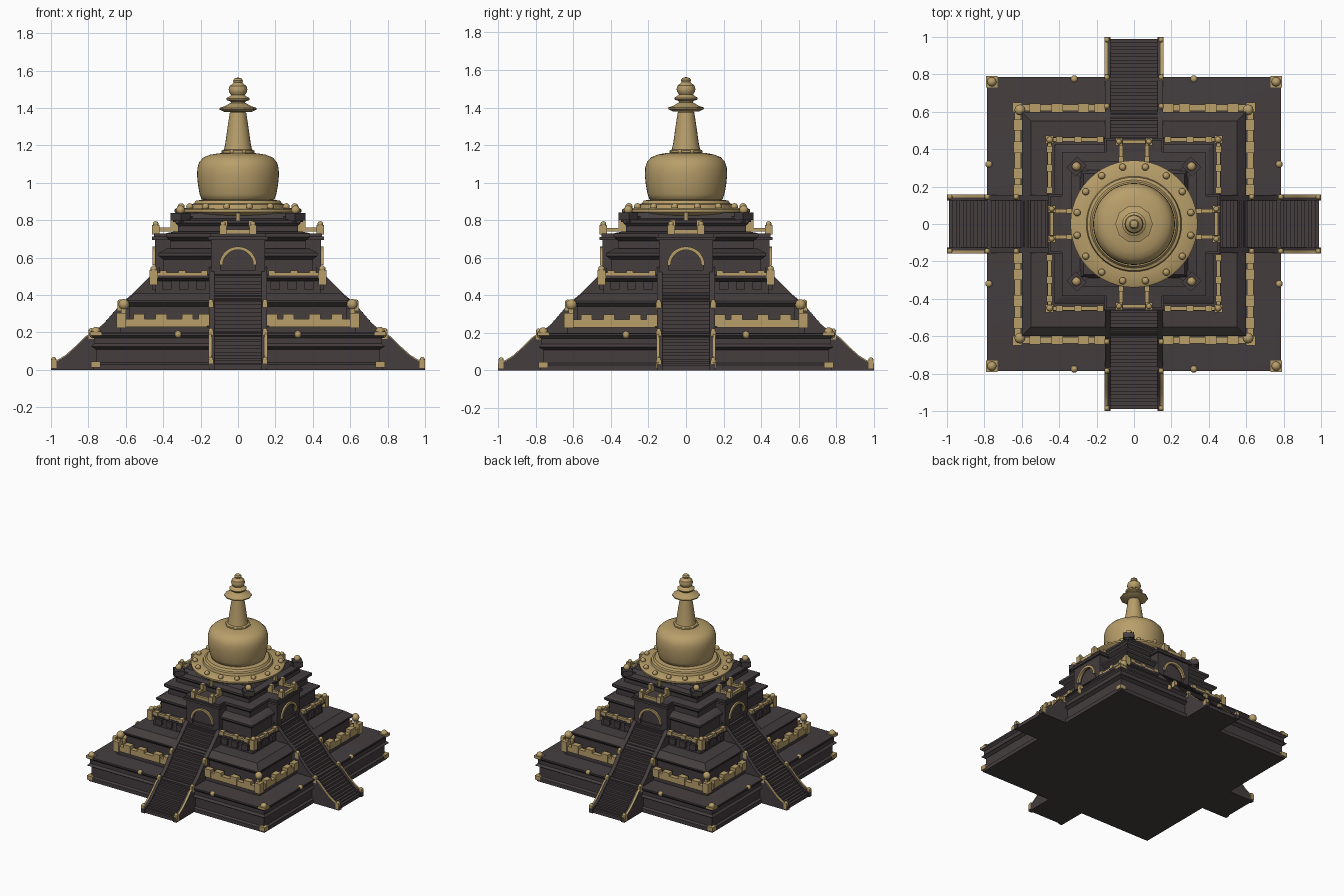
import bpy, bmesh, math
from mathutils import Matrix, Vector

if "Cube" in bpy.data.objects:
    bpy.data.objects.remove(bpy.data.objects["Cube"])


def material(name, col):
    m = bpy.data.materials.new(name)
    m.diffuse_color = (*col, 1)
    m.use_nodes = True
    m.node_tree.nodes["Principled BSDF"].inputs["Base Color"].default_value = m.diffuse_color
    return m


DARK = material("dark_stone", (0.058, 0.047, 0.049))
GOLD = material("aged_gold", (0.48, 0.345, 0.145))


def finish(name, bm, mat, angle=35):
    bmesh.ops.recalc_face_normals(bm, faces=bm.faces[:])
    me = bpy.data.meshes.new(name)
    bm.to_mesh(me)
    bm.free()
    me.materials.append(mat)
    ob = bpy.data.objects.new(name, me)
    bpy.context.collection.objects.link(ob)
    bpy.ops.object.select_all(action='DESELECT')
    ob.select_set(True)
    bpy.context.view_layer.objects.active = ob
    bpy.ops.object.shade_smooth_by_angle(angle=math.radians(angle))
    return ob


def lathe(bm, prof, n, start=0.0, scale=1.0):
    rings = []
    for r, z in prof:
        rings.append([bm.verts.new((r * scale * math.cos(start + 2 * math.pi * i / n),
                                    r * scale * math.sin(start + 2 * math.pi * i / n), z)) for i in range(n)])
    for a, b in zip(rings, rings[1:]):
        for i in range(n):
            bm.faces.new((a[i], a[(i + 1) % n], b[(i + 1) % n], b[i]))
    bm.faces.new(rings[0][::-1])
    bm.faces.new(rings[-1])


def turn(k):
    return Matrix.Rotation(k * math.pi / 2, 4, 'Z')


def box(bm, x0, x1, y0, y1, z0, z1, mat=Matrix()):
    m = mat @ Matrix.Translation(((x0 + x1) / 2, (y0 + y1) / 2, (z0 + z1) / 2))
    bmesh.ops.create_cube(bm, size=1, matrix=m @ Matrix.Diagonal((x1 - x0, y1 - y0, z1 - z0, 1)))


def ball(bm, p, r, mat=Matrix(), zs=1.0):
    bmesh.ops.create_uvsphere(bm, u_segments=12, v_segments=8, radius=r,
                              matrix=mat @ Matrix.Translation(p) @ Matrix.Diagonal((1, 1, zs, 1)))


def prism(bm, pts, x0, x1, mat):
    """Extrude a (y, z) outline along x."""
    a = [bm.verts.new(mat @ Vector((x0, y, z))) for y, z in pts]
    b = [bm.verts.new(mat @ Vector((x1, y, z))) for y, z in pts]
    n = len(pts)
    for i in range(n):
        bm.faces.new((a[i], a[(i + 1) % n], b[(i + 1) % n], b[i]))
    bm.faces.new(a[::-1])
    bm.faces.new(b)


# stepped square terraces, (half width, z)
TIERS = {
    "base_plinth": [(.775, 0), (.775, .03), (.76, .04), (.76, .11), (.785, .125), (.77, .14),
                    (.77, .17), (.785, .185), (.785, .197), (.76, .2)],
    "second_terrace": [(.63, .19), (.63, .23), (.58, .235), (.58, .34), (.6, .36), (.6, .37), (.55, .41)],
    "third_terrace": [(.44, .4), (.44, .475), (.465, .49), (.465, .505), (.44, .51)],
    "fourth_terrace": [(.4, .5), (.4, .59), (.425, .61), (.425, .625), (.38, .65)],
    "fifth_terrace": [(.36, .64), (.36, .69), (.385, .71), (.385, .73), (.34, .74)],
    "sixth_terrace": [(.32, .73), (.32, .77), (.335, .785), (.335, .8), (.29, .81), (.27, .84)],
}
for name, prof in TIERS.items():
    bm = bmesh.new()
    lathe(bm, prof, 4, math.pi / 4, math.sqrt(2))
    finish(name, bm, DARK)

# stairways: curved side walls, treads and gold edging
CURVE = [(-1, .035), (-.96, .05), (-.92, .075), (-.87, .12), (-.82, .17), (-.77, .205), (-.72, .245),
         (-.62, .36), (-.56, .41), (-.46, .51), (-.42, .55)]


def height(y):
    for (a, za), (b, zb) in zip(CURVE, CURVE[1:]):
        if y <= b:
            return za + (zb - za) * (y - a) / (b - a)
    return CURVE[-1][1]


walls, treads, edging, posts = (bmesh.new() for _ in range(4))
STEPS = 30
for k in range(4):
    m = turn(k)
    for s in (-1, 1):
        prism(walls, [(-1, 0)] + CURVE + [(-.42, 0)], s * .125, s * .155, m)
        low = CURVE[:6]
        prism(edging, low + [(y, z + .006) for y, z in reversed(low)], s * .143, s * .157, m)
        for y in (-.985, -.785, -.63):
            z = height(y)
            box(posts, s * .145 - .014, s * .145 + .014, y - .014, y + .014, z - .03, z + .015, m)
            ball(posts, (s * .145, y, z + .015), .014, m)
    outline = [(-.99, 0)]
    for i in range(STEPS):
        y0 = -.99 + .57 * i / STEPS
        y1 = -.99 + .57 * (i + 1) / STEPS
        z = max(.01, height(y1) - .018)
        outline += [(y0, z), (y1, z)]
    prism(treads, outline + [(-.42, 0)], -.126, .126, m)
finish("stair_walls", walls, DARK, 30)
finish("stair_treads", treads, DARK, 20)
finish("stair_edging", edging, GOLD)
finish("stair_posts", posts, GOLD)

# gateways with gold arches at the head of each stair
gates, arches, balcony = bmesh.new(), bmesh.new(), bmesh.new()
for k in range(4):
    m = turn(k)
    for s in (-1, 1):
        box(gates, *sorted((s * .09, s * .145)), -.445, -.3, .4, .7, m)
    # lintel with an arched underside
    arc = [(.09 * math.cos(t * math.pi / 12), .56 + .09 * math.sin(t * math.pi / 12)) for t in range(13)]
    loop = [(.095, .56)] + arc + [(-.095, .56), (-.095, .7), (.095, .7)]
    q = m @ Matrix.Rotation(math.pi / 2, 4, 'Z')
    prism(gates, loop[1:-3] + [(-.09, .7), (.09, .7)], -.445, -.3, q)
    box(gates, -.12, .12, -.425, -.3, .4, .66, m)
    box(gates, -.16, .16, -.46, -.3, .695, .712, m)
    box(gates, -.15, .15, -.45, -.3, .712, .73, m)
    n = 14
    ring = []
    for i in range(n + 1):
        t = math.pi * i / n
        ring.append([arches.verts.new(m @ Vector((r * math.cos(t), y, .56 + r * math.sin(t))))
                     for r, y in ((.082, -.44), (.082, -.458), (.1, -.458), (.1, -.44))])
    for a, b in zip(ring, ring[1:]):
        for j in range(4):
            arches.faces.new((a[j], a[(j + 1) % 4], b[(j + 1) % 4], b[j]))
    arches.faces.new(ring[0])
    arches.faces.new(ring[-1])
    # balcony railing above the gate
    box(balcony, -.09, .09, -.45, -.43, .73, .75, m)
    for s in (-1, 1):
        box(balcony, s * .07 - .01, s * .07 + .01, -.45, -.32, .74, .76, m)
        box(balcony, s * .08 - .018, s * .08 + .018, -.46, -.42, .725, .775, m)
        ball(balcony, (s * .08, -.44, .78), .015, m)
        box(balcony, s * .07 - .014, s * .07 + .014, -.36, -.32, .74, .8, m)
    box(balcony, -.01, .01, -.34, -.315, .8, .84, m)
finish("gateways", gates, DARK)
finish("gate_arches", arches, GOLD)
finish("balcony_rails", balcony, GOLD)

# gold railings, corner posts and plinth ornaments
rail2, rail3, studs, panels = (bmesh.new() for _ in range(4))
for k in range(4):
    m = turn(k)
    for s in (-1, 1):
        def span(bm, a, b, *rest):
            box(bm, *sorted((s * a, s * b)), *rest, m)
        span(rail2, .165, .635, -.64, -.605, .23, .272)
        for x in (.18, .27, .41, .53):
            span(rail2, x - .03, x + .03, -.645, -.6, .235, .298)
        span(rail3, .17, .46, -.462, -.44, .5, .522)
        for x in (.18, .3, .4):
            span(rail3, x - .018, x + .018, -.468, -.435, .505, .532)
        for x in (.2, .29, .38):
            span(panels, x - .025, x + .025, -.46, -.43, .43, .475)
        ball(studs, (s * .32, -.775, .19), .02, m)
    box(rail2, .6, .65, -.65, -.6, .225, .305, m)
    box(rail2, .6, .625, -.625, -.6, .3, .34, m)
    ball(rail2, (.61, -.61, .35), .029, m)
    box(rail3, .43, .472, -.472, -.43, .455, .535, m)
    ball(rail3, (.45, -.45, .54), .018, m)
    box(studs, .73, .79, -.79, -.73, .185, .205, m)
    ball(studs, (.76, -.76, .205), .025, m)
    box(studs, .735, .785, -.785, -.735, .012, .045, m)
finish("lower_gold_railing", rail2, GOLD)
finish("upper_gold_railing", rail3, GOLD)
finish("plinth_ornaments", studs, GOLD)
finish("wall_panels", panels, DARK)

# diagonal corner brackets with finials beneath the disc
br, fin = bmesh.new(), bmesh.new()
for k in range(4):
    m = Matrix.Rotation(math.pi / 4 + k * math.pi / 2, 4, 'Z')
    box(br, .28, .46, -.03, .03, .79, .82, m)
    box(br, .40, .47, -.04, .04, .8, .84, m)
    ball(fin, (.435, 0, .855), .024, m)
finish("corner_brackets", br, DARK)
finish("corner_finials", fin, GOLD)

# round gold platform with beads
bm = bmesh.new()
lathe(bm, [(.27, .8), (.28, .825), (.33, .835), (.34, .845), (.34, .857), (.33, .864), (.255, .866),
           (.25, .885), (.235, .89), (.225, .905), (.17, .912)], 48)
finish("round_platform", bm, GOLD)
bm = bmesh.new()
for i in range(16):
    a = 2 * math.pi * (i + .5) / 16
    ball(bm, (.31 * math.cos(a), .31 * math.sin(a), .872), .019)
finish("platform_beads", bm, GOLD)

# dome
bm = bmesh.new()
lathe(bm, [(.17, .9), (.195, .912), (.205, .94), (.214, .99), (.219, 1.04), (.217, 1.08), (.207, 1.112),
           (.185, 1.136), (.15, 1.15), (.11, 1.157), (.075, 1.16)], 48)
finish("dome", bm, GOLD, 45)

# spire with collar beads
bm = bmesh.new()
lathe(bm, [(.07, 1.15), (.088, 1.16), (.088, 1.172), (.075, 1.178), (.068, 1.21), (.057, 1.29),
           (.044, 1.375), (.03, 1.385), (.03, 1.41)], 24)
for i in range(8):
    a = 2 * math.pi * (i + .5) / 8
    ball(bm, (.08 * math.cos(a), .08 * math.sin(a), 1.165), .012)
finish("spire", bm, GOLD)

# parasol
bm = bmesh.new()
lathe(bm, [(.03, 1.378), (.075, 1.38), (.1, 1.392), (.1, 1.4), (.07, 1.41), (.045, 1.425), (.03, 1.43)], 10)
finish("parasol", bm, GOLD)

# crowning finial
bm = bmesh.new()
lathe(bm, [(.034, 1.42), (.04, 1.435), (.06, 1.442), (.063, 1.452), (.045, 1.462), (.037, 1.47), (.048, 1.485),
           (.05, 1.5), (.045, 1.518), (.028, 1.53), (.024, 1.537), (.027, 1.546), (.02, 1.557), (.005, 1.562)], 24)
finish("crown_finial", bm, GOLD)
